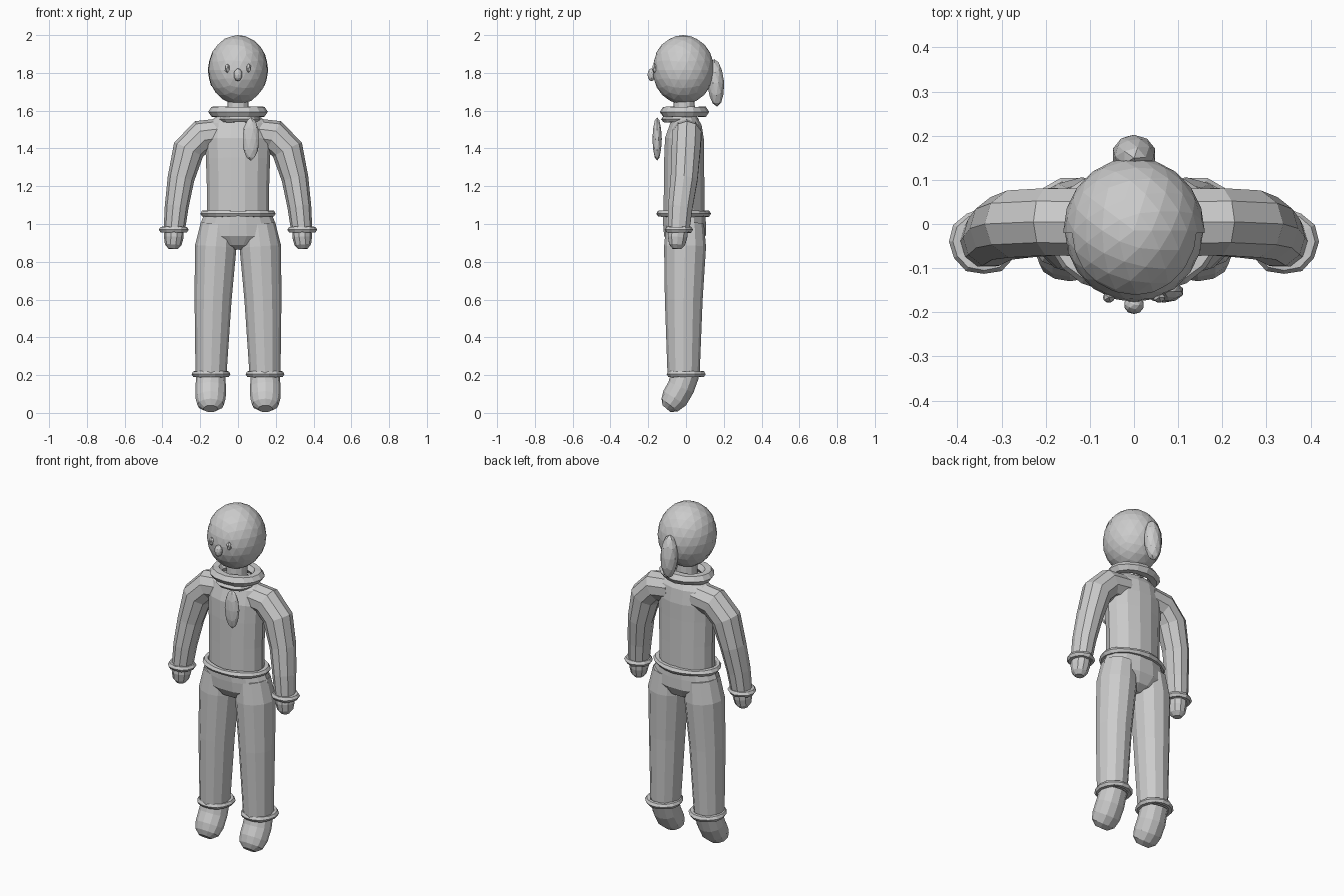
import bpy, bmesh, math
from mathutils import Vector, Matrix

if "Cube" in bpy.data.objects:
    bpy.data.objects.remove(bpy.data.objects["Cube"])

grey = bpy.data.materials.new("plain grey")
grey.diffuse_color = (0.6, 0.6, 0.6, 1)
grey.use_nodes = True
grey.node_tree.nodes["Principled BSDF"].inputs["Base Color"].default_value = grey.diffuse_color


def finish(name, bm):
    bmesh.ops.recalc_face_normals(bm, faces=bm.faces[:])
    mesh = bpy.data.meshes.new(name)
    bm.to_mesh(mesh)
    bm.free()
    mesh.materials.append(grey)
    ob = bpy.data.objects.new(name, mesh)
    bpy.context.collection.objects.link(ob)
    return ob


def loft(name, sections, sides=12, side=1):
    """Capped tube through (x, y, z, rx, ry) sections, mirrored by side."""
    bm = bmesh.new()
    pts = [Vector((s[0] * side, s[1], s[2])) for s in sections]
    rings = []
    for i, (p, s) in enumerate(zip(pts, sections)):
        t = (pts[min(i + 1, len(pts) - 1)] - pts[max(i - 1, 0)]).normalized()
        u = Vector((0, 1, 0)).cross(t).normalized()
        v = t.cross(u)
        rings.append([bm.verts.new(p + u * s[3] * math.cos(a) + v * s[4] * math.sin(a))
                      for a in (2 * math.pi * k / sides for k in range(sides))])
    for a, b in zip(rings, rings[1:]):
        for k in range(sides):
            n = (k + 1) % sides
            bm.faces.new((a[k], a[n], b[n], b[k]))
    bm.faces.new(rings[0])
    bm.faces.new(rings[-1])
    return finish(name, bm)


def ring(name, center, rx, ry, width, height, major=16, minor=6, wobble=0.12):
    """Slightly lumpy rolled band around the z axis."""
    bm = bmesh.new()
    loops = []
    for i in range(major):
        a = 2 * math.pi * i / major
        f = 1 + wobble * math.sin(5 * a)
        loops.append([bm.verts.new((
            center[0] + (rx + width * f * math.cos(b)) * math.cos(a),
            center[1] + (ry + width * f * math.cos(b)) * math.sin(a),
            center[2] + height * f * math.sin(b)))
            for b in (2 * math.pi * j / minor for j in range(minor))])
    for i in range(major):
        p, q = loops[i], loops[(i + 1) % major]
        for j in range(minor):
            n = (j + 1) % minor
            bm.faces.new((p[j], q[j], q[n], p[n]))
    return finish(name, bm)


def ball(center, radii, detail=2, tilt=0):
    bm = bmesh.new()
    m = (Matrix.Translation(center) @ Matrix.Rotation(tilt, 4, 'X')
         @ Matrix.Diagonal((*radii, 1)))
    bmesh.ops.create_icosphere(bm, subdivisions=detail, radius=1, matrix=m)
    return bm


def unite(base, others):
    """Merge overlapping tubes into one skin."""
    for o in others:
        mod = base.modifiers.new("join", 'BOOLEAN')
        mod.operation, mod.solver, mod.object = 'UNION', 'EXACT', o
        bpy.context.view_layer.objects.active = base
        bpy.ops.object.modifier_apply(modifier=mod.name)
        bpy.data.objects.remove(o)


# Head, with a thin hair shell over the crown and the back
HEAD = (0, -0.015, 1.815)
finish("head", ball(HEAD, (0.157, 0.162, 0.182), 3))


def hair(name, cuts):
    bm = ball(HEAD, (0.16, 0.165, 0.185), 3)
    for co, no in cuts:
        bmesh.ops.bisect_plane(bm, geom=bm.verts[:] + bm.edges[:] + bm.faces[:],
                               plane_co=co, plane_no=no, clear_inner=True)
    finish(name, bm)


hair("hair_crown", [((0, 0, 1.9), (0, 0, 1))])
hair("hair_back", [((0, 0, 1.9), (0, 0, -1)), ((0, 0, 1.73), (0, 0, 1)),
                   ((0, -0.02, 0), (0, 1, 0))])
finish("ponytail", ball((0, 0.157, 1.747), (0.05, 0.045, 0.126), 2, 0.06))

# Face
for s in (1, -1):
    finish("eye", ball((0.057 * s, -0.166, 1.825), (0.015, 0.014, 0.026), 1))
finish("nose", ball((0, -0.183, 1.79), (0.023, 0.021, 0.034), 2))

# Neck, collar and hanging scarf end
loft("neck", [(0, -0.01, 1.54, 0.06, 0.06), (0, -0.01, 1.66, 0.055, 0.055)])
ring("collar", (0, -0.01, 1.594), 0.123, 0.096, 0.035, 0.03, wobble=0.06)
ring("collar_fold", (0.01, -0.035, 1.555), 0.085, 0.075, 0.025, 0.018)
finish("scarf_end", ball((0.068, -0.153, 1.45), (0.045, 0.025, 0.115), 2))

# Sweater: torso and two curved sleeves
torso = loft("sweater", [
    (0, -0.01, 1.04, 0.165, 0.112), (0, -0.01, 1.2, 0.165, 0.11),
    (0, -0.01, 1.35, 0.17, 0.108), (0, -0.008, 1.45, 0.175, 0.106),
    (0, 0, 1.53, 0.165, 0.085), (0, 0, 1.565, 0.12, 0.06),
    (0, 0, 1.58, 0.06, 0.04)], 14)
arm = [(0.08, 0.003, 1.482, 0.078, 0.08), (0.19, 0.005, 1.467, 0.086, 0.08),
       (0.262, 0, 1.393, 0.085, 0.08), (0.302, -0.01, 1.24, 0.071, 0.075),
       (0.325, -0.03, 1.09, 0.063, 0.068), (0.338, -0.04, 0.96, 0.056, 0.06)]
unite(torso, [loft("sleeve", arm, 10, s) for s in (1, -1)])
ring("waist_band", (0, -0.015, 1.055), 0.18, 0.125, 0.02, 0.018, 20)

# Trousers: hips and two legs
hips = loft("trousers", [
    (0, -0.01, 1.06, 0.175, 0.115), (0, -0.008, 1.0, 0.2, 0.116),
    (0, -0.005, 0.94, 0.21, 0.114), (0, -0.005, 0.89, 0.13, 0.085),
    (0, -0.005, 0.865, 0.05, 0.04)], 14)
leg = [(0.105, -0.005, 1.0, 0.092, 0.1), (0.118, -0.005, 0.88, 0.11, 0.111),
       (0.132, -0.012, 0.6, 0.098, 0.1), (0.143, -0.013, 0.2, 0.082, 0.085)]
unite(hips, [loft("leg", leg, 12, s) for s in (1, -1)])

# Cuffs, hands and feet on both sides
hand = [(0.338, -0.04, 0.98, 0.05, 0.054), (0.34, -0.045, 0.93, 0.052, 0.054),
        (0.343, -0.047, 0.89, 0.044, 0.044), (0.344, -0.048, 0.868, 0.024, 0.024)]
foot = [(0.143, -0.002, 0.21, 0.076, 0.074), (0.145, -0.027, 0.135, 0.081, 0.072),
        (0.145, -0.06, 0.078, 0.08, 0.071), (0.145, -0.086, 0.042, 0.07, 0.055),
        (0.145, -0.103, 0.022, 0.038, 0.028)]
for s in (1, -1):
    loft("hand", hand, 10, s)
    loft("foot", foot, 12, s)
    ring("wrist_cuff", (0.34 * s, -0.04, 0.97), 0.061, 0.057, 0.018, 0.017, 12)
    ring("ankle_cuff", (0.143 * s, 0.0, 0.205), 0.085, 0.088, 0.018, 0.017, 14)
